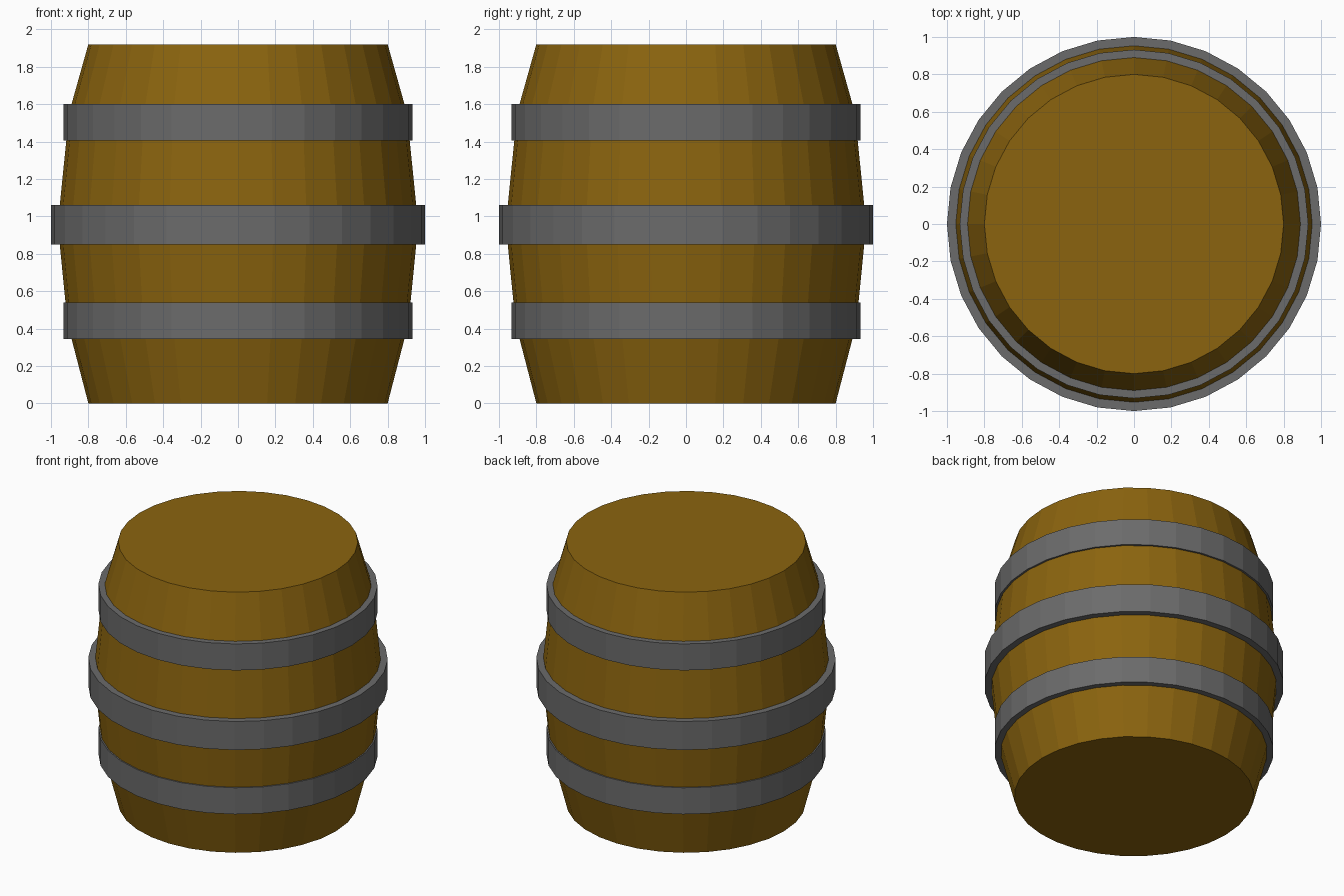
import bpy, bmesh
from math import cos, sin, tau

if "Cube" in bpy.data.objects:
    bpy.data.objects.remove(bpy.data.objects["Cube"])

SIDES = 32


def material(name, rgb):
    mat = bpy.data.materials.new(name)
    mat.diffuse_color = (*rgb, 1)
    mat.use_nodes = True
    mat.node_tree.nodes["Principled BSDF"].inputs["Base Color"].default_value = mat.diffuse_color
    return mat


def lathe(name, profile, mat, closed=False):
    """Spin (radius, z) points round z; closed loops make rings, open ones get end caps."""
    bm = bmesh.new()
    loops = [[bm.verts.new((r * cos(tau * i / SIDES), r * sin(tau * i / SIDES), z))
              for i in range(SIDES)] for r, z in profile]
    pairs = list(zip(loops, loops[1:]))
    if closed:
        pairs.append((loops[-1], loops[0]))
    else:
        bm.faces.new(loops[0])
        bm.faces.new(loops[-1])
    for a, b in pairs:
        for i in range(SIDES):
            j = (i + 1) % SIDES
            bm.faces.new((a[i], a[j], b[j], b[i]))
    bmesh.ops.recalc_face_normals(bm, faces=bm.faces)
    mesh = bpy.data.meshes.new(name)
    bm.to_mesh(mesh)
    bm.free()
    mesh.materials.append(mat)
    obj = bpy.data.objects.new(name, mesh)
    bpy.context.collection.objects.link(obj)
    return obj


wood = material("wood", (0.258, 0.127, 0.0045))
iron = material("iron", (0.147, 0.147, 0.147))

# Bulging wooden body
lathe("barrel_body", [(0.8, 0), (0.89, 0.345), (0.922, 0.535), (0.955, 0.87),
                      (0.955, 1.04), (0.918, 1.405), (0.89, 1.6), (0.8, 1.92)], wood)

# Iron hoops: outer radius, inner radius (inside the wood), bottom, top
for name, outer, inner, low, high in (("lower_hoop", 0.932, 0.875, 0.345, 0.54),
                                      ("middle_hoop", 1.0, 0.94, 0.85, 1.06),
                                      ("upper_hoop", 0.932, 0.875, 1.405, 1.6)):
    lathe(name, [(inner, low), (outer, low), (outer, high), (inner, high)], iron, closed=True)
